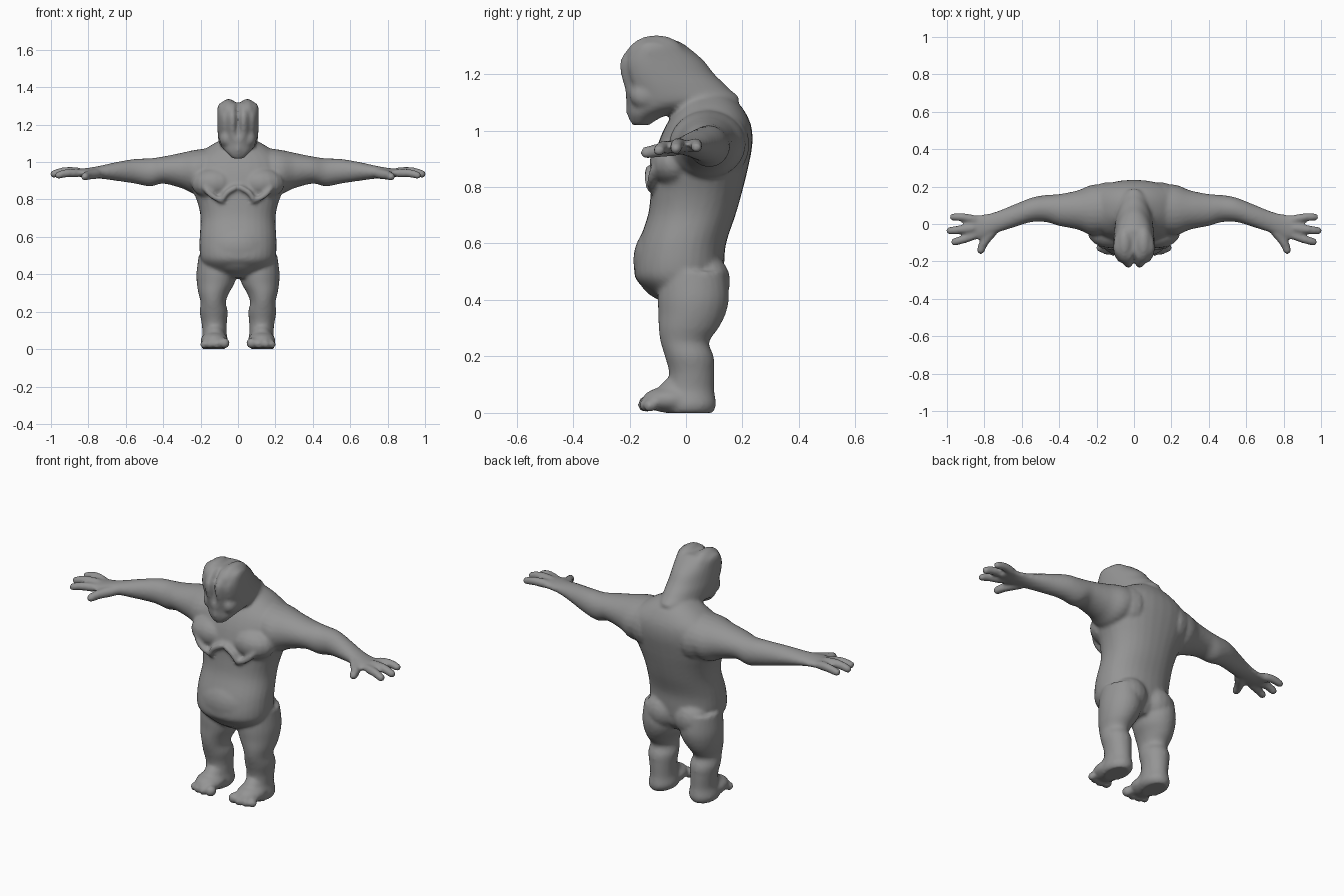
import bpy, bmesh, math
from mathutils import Vector, Matrix

cube = bpy.data.objects.get("Cube")
if cube:
    bpy.data.objects.remove(cube)

bm = bmesh.new()


def spline(rows, steps=4):
    """Smoothly interpolate between rows of numbers."""
    out = []
    for i in range(len(rows) - 1):
        p, q = rows[i], rows[i + 1]
        o, r = rows[max(i - 1, 0)], rows[min(i + 2, len(rows) - 1)]
        for s in range(steps):
            t = s / steps
            out.append([b + t / 2 * (c - a + t * (2 * a - 5 * b + 4 * c - d + t * (3 * (b - c) + d - a)))
                        for a, b, c, d in zip(o, p, q, r)])
    return out + [list(rows[-1])]


def skin_rings(rings):
    """Join rings of points into a closed surface."""
    rings = [[bm.verts.new(co) for co in ring] for ring in rings]
    for low, high in zip(rings, rings[1:]):
        for k in range(len(low)):
            n = (k + 1) % len(low)
            bm.faces.new((low[k], low[n], high[n], high[k]))
    bm.faces.new(rings[0][::-1])
    bm.faces.new(rings[-1])


def loft(rows, axis="z", sides=24, widest=0.5, power=1.0, dent=None):
    """Skin rows of (position, low, high, low, high) along an axis."""
    rings = []
    for pos, a0, a1, b0, b1 in spline(rows):
        ring, mid = [], b0 + (b1 - b0) * widest
        for k in range(sides):
            ang = 2 * math.pi * k / sides
            c, s = math.cos(ang), math.sin(ang)
            c = math.copysign(abs(c) ** power, c)
            s = math.copysign(abs(s) ** power, s)
            u = (a0 + a1) / 2 + (a1 - a0) / 2 * c
            v = mid + s * (b1 - mid if s > 0 else mid - b0)
            co = Vector((u, v, pos) if axis == "z" else (pos, u, v))
            if dent and s < 0:
                co.y += dent(co)
            ring.append(co)
        rings.append(ring)
    skin_rings(rings)


def blob(centre, radii, sides=16, bands=10):
    rings = []
    for i in range(bands + 1):
        lat = math.pi * (i + .15) / (bands + .3)
        rings.append([Vector(centre) + Vector((radii[0] * math.sin(lat) * math.cos(a),
                                               radii[1] * math.sin(lat) * math.sin(a),
                                               -radii[2] * math.cos(lat)))
                      for a in (2 * math.pi * k / sides for k in range(sides))])
    skin_rings(rings)


def tube(points, r0, r1, sides=12):
    """Round-ended sausage along a path, for digits and skin folds."""
    path = [Vector(p) for p in spline(points, 6)]
    rings, last = [], len(path) - 1
    for i, p in enumerate(path):
        t = i / last
        r = (r0 + (r1 - r0) * t) * max(.25, math.sqrt(1 - abs(2 * t - 1) ** 8))
        turn = (path[min(i + 1, last)] - path[max(i - 1, 0)]).to_track_quat("Z", "Y")
        rings.append([p + turn @ Vector((r * math.cos(a), r * math.sin(a), 0))
                      for a in (2 * math.pi * k / sides for k in range(sides))])
    skin_rings(rings)


# Arm, from the shoulder to the palm
loft([(.10, -.04, .21, .87, 1.08), (.22, -.06, .21, .83, 1.067), (.30, -.03, .18, .86, 1.05),
      (.40, -.01, .16, .885, 1.03), (.47, .01, .155, .87, 1.02), (.55, .01, .14, .885, 1.017),
      (.65, -.02, .10, .90, 1.0), (.74, -.05, .065, .912, .98), (.81, -.08, .05, .918, .968),
      (.89, -.085, .05, .925, .962)], axis="x")
# Fingers and thumb
tube([(.84, .02, .945), (.92, .037, .95), (.985, .036, .935)], .025, .019)
tube([(.84, -.02, .947), (.93, -.03, .95), (1.003, -.038, .93)], .026, .02)
tube([(.84, -.055, .94), (.92, -.085, .94), (.978, -.10, .923)], .025, .019)
tube([(.74, -.02, .94), (.80, -.095, .93), (.825, -.16, .918)], .03, .02)

# Leg
loft([(0, .07, .19, -.07, .095), (.03, .052, .20, -.08, .107), (.08, .06, .19, -.07, .10),
      (.14, .06, .195, -.06, .10), (.20, .055, .205, -.075, .098), (.25, .065, .20, -.09, .082),
      (.30, .048, .212, -.097, .115), (.35, .02, .22, -.098, .14), (.41, .01, .222, -.10, .152),
      (.50, .04, .21, -.09, .14)])
# Foot and toes
blob((.127, -.055, .047), (.074, .10, .047))
blob((.125, -.03, .07), (.055, .07, .06))
for x, y, r in ((.073, -.138, .029), (.112, -.144, .025), (.148, -.139, .024), (.18, -.127, .022)):
    blob((x, y, r + .003), (r, r * 1.1, r))
# Buttock, chest muscle, shoulder blade and calf
blob((.088, .075, .465), (.098, .082, .095))
blob((.125, -.04, .885), (.125, .09, .085))
blob((.14, .12, .95), (.10, .105, .12))
blob((.13, .045, .18), (.062, .056, .07))
# Folds of the chest
tube([(.0, -.128, .87), (.06, -.135, .835), (.09, -.125, .78)], .016, .012)
tube([(.08, -.122, .79), (.14, -.125, .82), (.185, -.11, .87)], .013, .016)
# Crown lobe and cheek of the head
blob((.05, -.105, 1.265), (.052, .105, .073))
blob((.06, -.14, 1.125), (.04, .06, .05))

# Mirror the limbs
copy = bmesh.ops.duplicate(bm, geom=bm.verts[:] + bm.edges[:] + bm.faces[:])["geom"]
bmesh.ops.scale(bm, vec=(-1, 1, 1), verts=[v for v in copy if isinstance(v, bmesh.types.BMVert)])

# Torso
loft([(z, -w, w, f, b) for z, w, f, b in (
    (.38, .10, -.07, .09), (.42, .16, -.12, .12), (.47, .195, -.175, .13), (.52, .205, -.183, .135),
    (.60, .205, -.168, .142), (.70, .20, -.135, .175), (.78, .215, -.125, .198), (.86, .245, -.12, .218),
    (.95, .26, -.10, .235), (1.02, .24, -.07, .23), (1.08, .16, -.03, .20), (1.12, .09, 0, .16))],
    sides=32, power=.9)
# Belly
blob((0, -.052, .54), (.185, .135, .148), sides=32, bands=16)


# Head and neck, with furrows down the face
def furrows(co):
    fade = min(max((co.z - 1.12) / .05, 0), 1)
    return fade * (.035 * math.exp(-(co.x / .014) ** 2)
                   + .016 * math.exp(-((abs(co.x) - .062) / .010) ** 2))


loft([(z, -w, w, f, b) for z, w, f, b in (
    (1.02, .03, -.19, -.13), (1.06, .07, -.203, -.05), (1.10, .10, -.21, .18), (1.15, .108, -.222, .15),
    (1.20, .11, -.236, .10), (1.25, .11, -.236, .06), (1.30, .108, -.20, 0), (1.318, .09, -.175, -.03))],
    sides=64, widest=.36, dent=furrows)
# Muzzle
blob((0, -.172, 1.075), (.03, .04, .055))

bmesh.ops.recalc_face_normals(bm, faces=bm.faces[:])
mesh = bpy.data.meshes.new("body")
bm.to_mesh(mesh)
bm.free()
body = bpy.data.objects.new("body", mesh)
bpy.context.collection.objects.link(body)

# Grey skin
skin = bpy.data.materials.new("grey skin")
skin.use_nodes = True
skin.diffuse_color = (.3, .3, .3, 1)
skin.node_tree.nodes["Principled BSDF"].inputs["Base Color"].default_value = skin.diffuse_color
mesh.materials.append(skin)

# Fuse all parts into one smooth hide
remesh = body.modifiers.new("fuse", "REMESH")
remesh.mode = "VOXEL"
remesh.voxel_size = .01
remesh.use_smooth_shade = True
smooth = body.modifiers.new("soften", "SMOOTH")
smooth.factor = .5
smooth.iterations = 3
